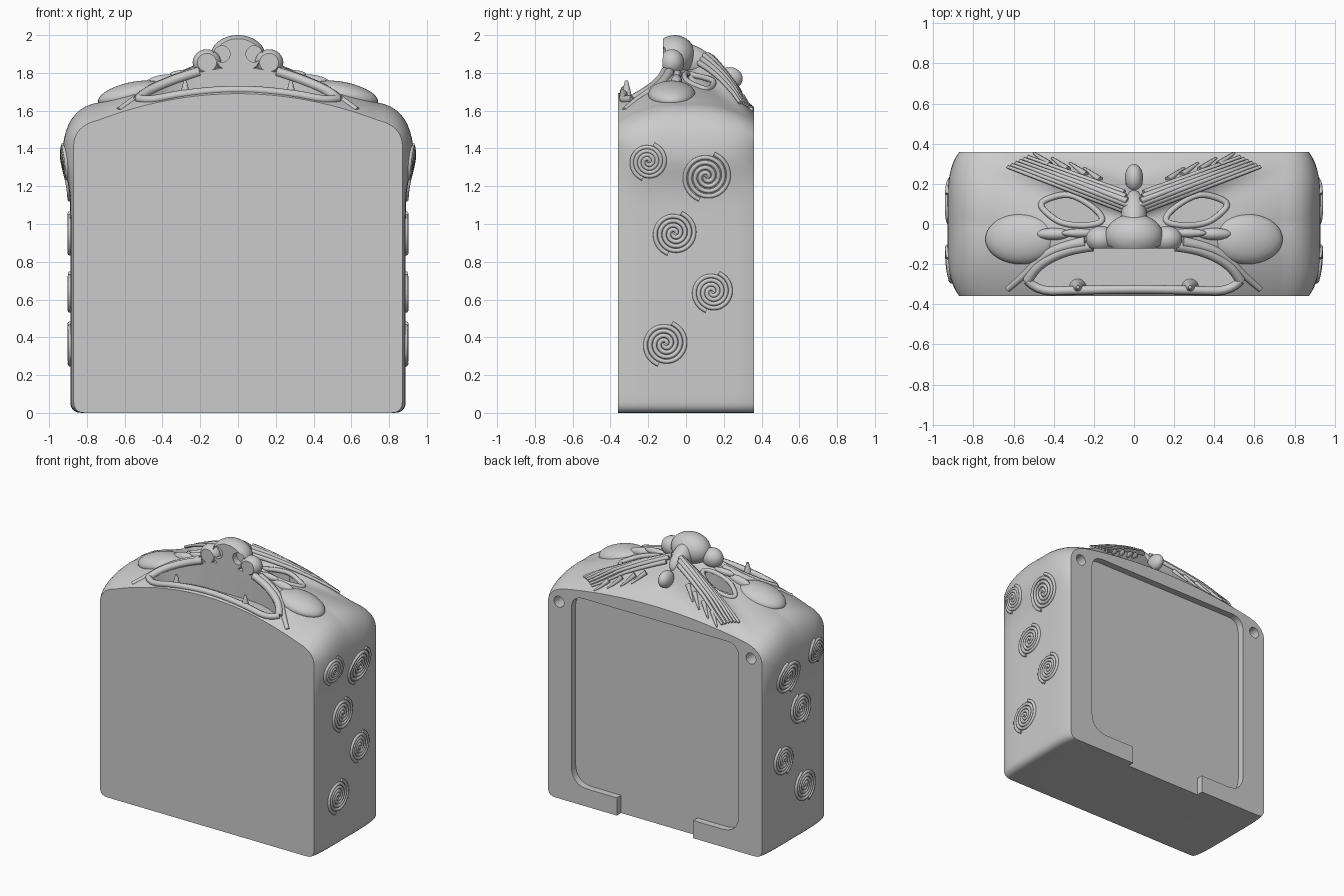
import bpy, bmesh, math
from mathutils import Vector

old = bpy.data.objects.get("Cube")
if old:
    bpy.data.objects.remove(old, do_unlink=True)

grey = bpy.data.materials.new("plain_grey")
grey.use_nodes = True
grey.diffuse_color = (0.6, 0.6, 0.6, 1)
grey.node_tree.nodes["Principled BSDF"].inputs["Base Color"].default_value = (0.6, 0.6, 0.6, 1)

D = 0.36          # half depth of the box
TOP_X = 0.74      # where the top meets the shoulder


def side(y, z):
    """Half width of the box."""
    u = abs(y / D)
    return 0.87 + 0.018 * (1 - u ** 6) + 0.042 * (1 - u ** 4) * math.exp(-((z - 1.37) / 0.14) ** 2)


def top(x, y):
    """Height of the face surface."""
    x = abs(x)
    z = 1.78 - 0.097 * y - 0.965 * y * y
    z -= (0.14 - 0.07 * max(0, y / D)) * (x / TOP_X) ** 2
    z += 0.06 * math.exp(-(x / 0.33) ** 2 - ((y + 0.08) / 0.11) ** 2)
    ridge = max(0, 1 - x / 0.8) * math.exp(-((y - 0.11 - 0.33 * x) / 0.07) ** 2)
    return z + 0.13 * ridge * min(1, (D - y) / 0.1)


def bezier(a, b, c, n):
    a, b, c = Vector(a), Vector(b), Vector(c)
    return [a * (1 - t) ** 2 + b * 2 * t * (1 - t) + c * t * t for t in (i / n for i in range(n + 1))]


def finish(ob, angle=40):
    bpy.ops.object.select_all(action='DESELECT')
    ob.select_set(True)
    bpy.context.view_layer.objects.active = ob
    if ob.type == 'CURVE':
        bpy.ops.object.convert(target='MESH')
        ob = bpy.context.object
    ob.data.materials.clear()
    ob.data.materials.append(grey)
    bpy.ops.object.shade_smooth_by_angle(angle=math.radians(angle))
    return ob


def from_bmesh(name, bm):
    bmesh.ops.recalc_face_normals(bm, faces=bm.faces)
    me = bpy.data.meshes.new(name)
    bm.to_mesh(me)
    bm.free()
    ob = bpy.data.objects.new(name, me)
    bpy.context.collection.objects.link(ob)
    return ob


def prism(pts, lo, hi, axis='z'):
    """Extruded outline, used as a cutter."""
    bm = bmesh.new()
    place = (lambda a, b, h: (a, b, h)) if axis == 'z' else (lambda a, b, h: (a, h, b))
    rings = [[bm.verts.new(place(a, b, h)) for a, b in pts] for h in (lo, hi)]
    for ring in rings:
        bm.faces.new(ring)
    for i in range(len(pts)):
        j = (i + 1) % len(pts)
        bm.faces.new((rings[0][i], rings[0][j], rings[1][j], rings[1][i]))
    ob = from_bmesh("cutter", bm)
    ob.hide_render = True
    return ob


def cut(ob, cutter):
    mod = ob.modifiers.new("cut", 'BOOLEAN')
    mod.operation, mod.solver, mod.object = 'DIFFERENCE', 'EXACT', cutter
    bpy.context.view_layer.objects.active = ob
    bpy.ops.object.modifier_apply(modifier=mod.name)
    bpy.data.objects.remove(cutter, do_unlink=True)


def circle(cx, cz, r, n=24):
    return [(cx + r * math.cos(k * math.tau / n), cz + r * math.sin(k * math.tau / n)) for k in range(n)]


def tubes(name, lines, bevel, closed=False, taper=0.0):
    """Round strands along one or more paths."""
    cu = bpy.data.curves.new(name, 'CURVE')
    cu.dimensions, cu.bevel_depth, cu.bevel_resolution, cu.resolution_u = '3D', bevel, 2, 4
    cu.use_fill_caps = True
    for pts in lines:
        sp = cu.splines.new('NURBS')
        sp.points.add(len(pts) - 1)
        for i, p in enumerate(pts):
            sp.points[i].co = (*p, 1)
            sp.points[i].radius = 1 - taper * i / (len(pts) - 1)
        sp.order_u, sp.use_cyclic_u, sp.use_endpoint_u = 3, closed, not closed
    ob = bpy.data.objects.new(name, cu)
    bpy.context.collection.objects.link(ob)
    return finish(ob, 60)


def blob(name, loc, radii, rot=(0, 0, 0)):
    bpy.ops.mesh.primitive_uv_sphere_add(segments=36, ring_count=20, location=loc, rotation=rot)
    ob = bpy.context.object
    ob.name, ob.scale = name, radii
    bpy.ops.object.transform_apply(location=True, rotation=True, scale=True)
    return finish(ob, 60)


def drape(pts, lift=0.0):
    return [(x, y, top(x, y) + lift) for x, y in pts]


def flip(pts, s):
    return [(s * p[0], *p[1:]) for p in pts]


def line(a, b, n=14):
    return [Vector(a).lerp(Vector(b), i / n) for i in range(n + 1)]


# Box body: cross-sections lofted from front to back
bm = bmesh.new()
rings = []
for k in range(45):
    y = D * math.sin(math.pi * (k / 44 - 0.5))
    shoulder = 1.42 - 0.06 * (1 - (y / D) ** 2)
    s0, s1, h = side(y, 0), side(y, shoulder), top(TOP_X, y)
    half = bezier((s0 - 0.06, 0), (s0, 0), (s0, 0.06), 5)
    half += [(side(y, z), z) for z in (0.06 + (shoulder - 0.06) * i / 30 for i in range(1, 30))]
    half += bezier((s1, shoulder), (s1 - 0.005, h - 0.03), (TOP_X, h), 10)
    half += [(x, top(x, y)) for x in (TOP_X * (1 - i / 50) for i in range(1, 51))]
    loop = [tuple(p) for p in half] + [(-p[0], p[1]) for p in reversed(half[:-1])]
    rings.append([bm.verts.new((x, y, z)) for x, z in loop])
for a, b in zip(rings, rings[1:]):
    for i in range(len(a)):
        j = (i + 1) % len(a)
        bm.faces.new((a[i], a[j], b[j], b[i]))
bm.faces.new(rings[0])
bm.faces.new(rings[-1])
body = from_bmesh("box_body", bm)

# Nose ball, bridge and knob between the brows
nose = blob("nose_ball", (0, -0.06, 1.89), (0.145, 0.11, 0.11))
bridge = blob("nose_bridge", (0, 0.03, 1.87), (0.065, 0.15, 0.075), (-0.45, 0, 0))
blob("brow_knob", (0, 0.23, 1.77), (0.045, 0.07, 0.06))
wings = [blob("nose_wing", (s * 0.165, -0.075, 1.855), (0.075, 0.065, 0.07)) for s in (1, -1)]

# Mouth opening, which also flattens the nose front
mouth_half = [(0, -0.122), (0.2, -0.122), (0.28, -0.133), (0.36, -0.158), (0.44, -0.2),
              (0.49, -0.25), (0.515, -0.295), (0.48, -0.325), (0.3, -0.318), (0, -0.312)]
mouth = mouth_half + [(-x, y) for x, y in reversed(mouth_half[1:-1])]
for part in [body, nose, *wings]:
    cut(part, prism(mouth, 1.62, 2.2))
for s in (1, -1):
    cut(nose, prism(circle(s * 0.085, 1.9, 0.043), -0.3, -0.075, 'y'))

# Eye sockets
eye = [(0.46, 0.095), (0.4, 0.125), (0.32, 0.14), (0.24, 0.1), (0.18, 0.05),
       (0.17, 0.015), (0.25, 0.0), (0.35, 0.008), (0.41, 0.045)]
for s in (1, -1):
    cut(body, prism(flip(eye, s), 1.675, 2.2))

# Back recess with open bottom slot, and corner screw holes
corners = ((0.68, 1.52, 0.1, -1), (0.68, 0.13, 0.14, 1))
(rx, rt, r1, _), (_, rb, r2, _) = corners
right = [tuple(p) for p in bezier((rx - r2, rb), (rx, rb), (rx, rb + r2), 8)]
right += [tuple(p) for p in bezier((rx, rt - r1), (rx, rt), (rx - r1, rt), 8)]
slot = [(0.31, -0.1), (0.31, rb)] + right
cut(body, prism(slot + [(-x, z) for x, z in reversed(slot)], D - 0.05, D + 0.1, 'y'))
for s in (1, -1):
    cut(body, prism(circle(s * 0.78, 1.445, 0.04), D - 0.15, D + 0.1, 'y'))
for part in [body, nose, *wings]:
    finish(part, 35)

# Lips around the mouth
upper = [(x * 1.03, y + 0.012) for x, y in mouth_half[1:7]]
lower = [(x, y - 0.012) for x, y in mouth_half[7:]]
for s in (1, -1):
    tubes("upper_lip", [flip(drape(upper), s)], 0.026)
lower_all = upper[-1:] + lower + [(-x, y) for x, y in reversed(lower[:-1])] + flip(upper[-1:], -1)
tubes("lower_lip", [drape(lower_all, 0.006)], 0.022)

for s in (1, -1):
    # Cheek, eye bag, smile fold
    blob("cheek", (s * 0.565, -0.075, 1.685), (0.18, 0.125, 0.065), (0, s * 0.22, 0))
    blob("eye_bag", (s * 0.4, -0.05, top(0.4, -0.05)), (0.09, 0.03, 0.035), (0, s * 0.15, 0))
    blob("bag_bridge", (s * 0.27, -0.045, top(0.27, -0.045)), (0.09, 0.022, 0.025))
    fold = [(0.24, -0.09), (0.36, -0.11), (0.47, -0.17), (0.54, -0.25), (0.63, -0.325)]
    tubes("smile_fold", [flip(drape(fold, -0.004), s)], 0.03, taper=0.5)
    # Eye rim
    rim = [(0.31 + (x - 0.31) * 1.12, 0.065 + (y - 0.065) * 1.16) for x, y in eye]
    tubes("eye_rim", [flip(drape(rim, 0.0), s)], 0.016, closed=True)
    # Tusk
    bpy.ops.mesh.primitive_cone_add(vertices=20, radius1=0.042, radius2=0.008, depth=0.14,
                                    location=(s * 0.28, -0.315, 1.69))
    bpy.context.object.name = "tusk"
    finish(bpy.context.object)
    # Brow made of long ridged strands
    strands = []
    for i in range(6):
        path = line((0.01 + 0.008 * i, 0.055 + 0.02 * i), (0.63 - 0.02 * i, 0.285 + 0.01 * i))
        strands.append(flip(drape(path, 0.012), s))
    tubes("brow_strands", strands, 0.017, taper=0.5)
    # Short hair tufts behind the brow
    tufts = []
    for x, y in ((0.2, 0.25), (0.27, 0.275), (0.36, 0.3), (0.45, 0.325)):
        tufts.append(flip(drape(line((x - 0.03, y - 0.03), (x + 0.05, y + 0.03), 5), 0.008), s))
    tubes("brow_tufts", tufts, 0.018, taper=0.7)

    # Spiral reliefs on the side walls
    arms = []
    for cy, cz, r in ((-0.2, 1.33, 0.095), (0.11, 1.25, 0.127), (-0.06, 0.95, 0.113),
                      (0.14, 0.64, 0.105), (-0.11, 0.365, 0.115)):
        for start in (0, math.pi):
            arm = []
            for k in range(61):
                a, d = start + k / 60 * 2.2 * math.tau, r * (0.06 + 0.94 * k / 60)
                y, z = cy + d * math.cos(a), cz + d * math.sin(a)
                arm.append((s * (side(y, z) + 0.002), y, z))
            arms.append(arm)
    tubes("side_spirals", arms, 0.0115)
